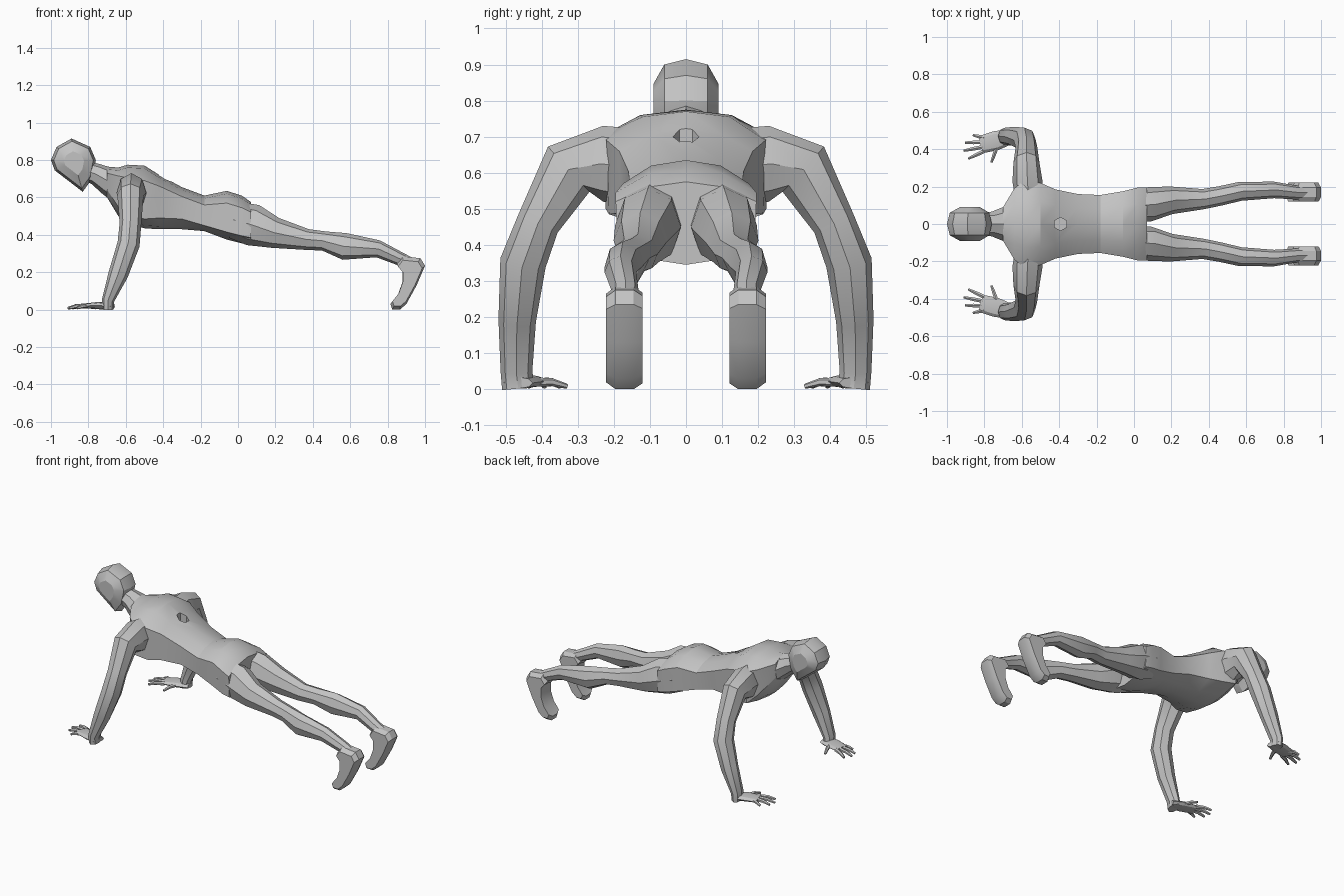
import bpy, bmesh, math
from mathutils import Vector

if "Cube" in bpy.data.objects:
    bpy.data.objects.remove(bpy.data.objects["Cube"])

grey = bpy.data.materials.new("plain grey")
grey.use_nodes = True
grey.diffuse_color = (0.55, 0.55, 0.55, 1)
grey.node_tree.nodes["Principled BSDF"].inputs["Base Color"].default_value = (0.55, 0.55, 0.55, 1)


def loft(name, rings, mirror=False, angle=28):
    """Skin a list of equal-length rings into a closed mesh."""
    bm = bmesh.new()
    loops = [[bm.verts.new(p) for p in ring] for ring in rings]
    n = len(loops[0])
    for a, b in zip(loops, loops[1:]):
        for i in range(n):
            j = (i + 1) % n
            bm.faces.new((a[i], a[j], b[j], b[i]))
    bm.faces.new(loops[0])
    bm.faces.new(loops[-1])
    bmesh.ops.recalc_face_normals(bm, faces=bm.faces)
    mesh = bpy.data.meshes.new(name)
    bm.to_mesh(mesh)
    bm.free()
    mesh.materials.append(grey)
    ob = bpy.data.objects.new(name, mesh)
    bpy.context.collection.objects.link(ob)
    bpy.ops.object.select_all(action='DESELECT')
    bpy.context.view_layer.objects.active = ob
    ob.select_set(True)
    bpy.ops.object.shade_smooth_by_angle(angle=math.radians(angle))
    if mirror:
        mod = ob.modifiers.new("Mirror", 'MIRROR')
        mod.use_axis = (False, True, False)
    return ob


def limb(name, sections, hint, sides=8, mirror=True):
    """Sections are (centre, half width along hint, half depth)."""
    pts = [Vector(s[0]) for s in sections]
    rings = []
    for i, (_, ru, rv) in enumerate(sections):
        t = (pts[min(i + 1, len(pts) - 1)] - pts[max(i - 1, 0)]).normalized()
        u = Vector(hint)
        u = (u - t * u.dot(t)).normalized()
        v = t.cross(u)
        angles = [2 * math.pi * k / sides for k in range(sides)]
        rings.append([pts[i] + u * ru * math.cos(a) + v * rv * math.sin(a) for a in angles])
    return loft(name, rings, mirror)


def slab(name, profile, layers, mirror=False):
    """Side profile in x and z, scaled about its middle at each y layer."""
    cx = sum(p[0] for p in profile) / len(profile)
    cz = sum(p[1] for p in profile) / len(profile)
    rings = [[(cx + (x - cx) * s, y, cz + (z - cz) * s) for x, z in profile] for y, s in layers]
    return loft(name, rings, mirror)


X, Y = (1, 0, 0), (0, 1, 0)


# Torso: x, half width, spine, upper side, lower side, belly heights
def torso_ring(x, w, top, upper, lower, belly):
    half = [(0.55 * w, top - 0.015), (w, upper), (w * 0.97, lower), (0.5 * w, belly + 0.015)]
    pts = [(0, top)] + half + [(0, belly)] + [(-y, z) for y, z in reversed(half)]
    return [(x, y, z) for y, z in pts]


torso = loft("torso", [torso_ring(*r) for r in (
    (-0.70, 0.09, 0.765, 0.73, 0.64, 0.60),
    (-0.64, 0.19, 0.76, 0.715, 0.55, 0.50),
    (-0.59, 0.23, 0.775, 0.705, 0.50, 0.46),
    (-0.50, 0.22, 0.77, 0.69, 0.485, 0.435),
    (-0.42, 0.185, 0.72, 0.66, 0.49, 0.43),
    (-0.30, 0.16, 0.655, 0.605, 0.485, 0.43),
    (-0.18, 0.155, 0.61, 0.56, 0.45, 0.42),
    (-0.06, 0.175, 0.635, 0.57, 0.415, 0.375),
    (0.02, 0.195, 0.61, 0.545, 0.395, 0.355),
    (0.07, 0.195, 0.575, 0.52, 0.385, 0.345))])

# Small six-sided socket in the back
bpy.ops.mesh.primitive_cylinder_add(vertices=6, radius=0.036, depth=0.14, location=(-0.393, 0, 0.70))
cutter = bpy.context.object
cutter.name = "back_socket_cutter"
cutter.data.materials.append(grey)
cutter.hide_render = True
cutter.hide_viewport = True
cutter.display_type = 'WIRE'
cut = torso.modifiers.new("Socket", 'BOOLEAN')
cut.operation = 'DIFFERENCE'
cut.solver = 'EXACT'
cut.object = cutter

# Neck and head
limb("neck", [((-0.85, 0, 0.755), 0.055, 0.05),
              ((-0.76, 0, 0.725), 0.066, 0.058),
              ((-0.69, 0, 0.685), 0.095, 0.075),
              ((-0.60, 0, 0.645), 0.14, 0.10)], Y, mirror=False)
slab("head", [(-1.0, 0.80), (-0.97, 0.87), (-0.89, 0.915), (-0.79, 0.87),
              (-0.76, 0.80), (-0.78, 0.70), (-0.83, 0.63), (-0.98, 0.745)],
     [(-0.09, 0.45), (-0.06, 0.88), (0, 1), (0.06, 0.88), (0.09, 0.45)])

# Arms
limb("arm", [((-0.56, 0.11, 0.61), 0.07, 0.11),
             ((-0.57, 0.23, 0.625), 0.08, 0.105),
             ((-0.575, 0.325, 0.61), 0.07, 0.085),
             ((-0.575, 0.41, 0.46), 0.058, 0.06),
             ((-0.585, 0.452, 0.35), 0.06, 0.064),
             ((-0.64, 0.468, 0.19), 0.053, 0.052),
             ((-0.695, 0.47, 0.05), 0.033, 0.044),
             ((-0.695, 0.465, 0.002), 0.03, 0.045)], X)

# Hands
limb("palm", [((-0.67, 0.465, 0.018), 0.042, 0.016),
              ((-0.74, 0.445, 0.022), 0.052, 0.02),
              ((-0.82, 0.424, 0.02), 0.047, 0.013)], Y)
fingers = {"index_finger": ((-0.80, 0.39), (-0.885, 0.35)),
           "middle_finger": ((-0.81, 0.412), (-0.91, 0.392)),
           "ring_finger": ((-0.81, 0.437), (-0.902, 0.435)),
           "little_finger": ((-0.79, 0.458), (-0.86, 0.475)),
           "thumb": ((-0.73, 0.42), (-0.762, 0.33))}
for name, (root, tip) in fingers.items():
    a, b = Vector((*root, 0.02)), Vector((*tip, 0.008))
    mid = a.lerp(b, 0.55) + Vector((0, 0, 0.006))
    limb(name, [(a, 0.013, 0.012), (mid, 0.011, 0.011), (b, 0.007, 0.007)], (0, 0, 1), 6)

# Legs
limb("leg", [((-0.02, 0.098, 0.48), 0.085, 0.10),
             ((0.08, 0.105, 0.452), 0.092, 0.112),
             ((0.20, 0.127, 0.41), 0.074, 0.082),
             ((0.37, 0.133, 0.375), 0.054, 0.056),
             ((0.46, 0.15, 0.367), 0.052, 0.052),
             ((0.57, 0.175, 0.338), 0.051, 0.072),
             ((0.75, 0.182, 0.325), 0.044, 0.046),
             ((0.87, 0.168, 0.27), 0.037, 0.036),
             ((0.94, 0.168, 0.24), 0.036, 0.03)], Y)

# Feet standing on the toes
slab("foot", [(0.85, 0.245), (0.88, 0.285), (0.975, 0.275), (1.0, 0.235), (0.955, 0.13),
              (0.90, 0.03), (0.865, 0), (0.825, 0), (0.815, 0.03), (0.855, 0.08),
              (0.88, 0.15), (0.88, 0.21)],
     [(0.12, 0.88), (0.145, 1), (0.195, 1), (0.222, 0.86)], True)
